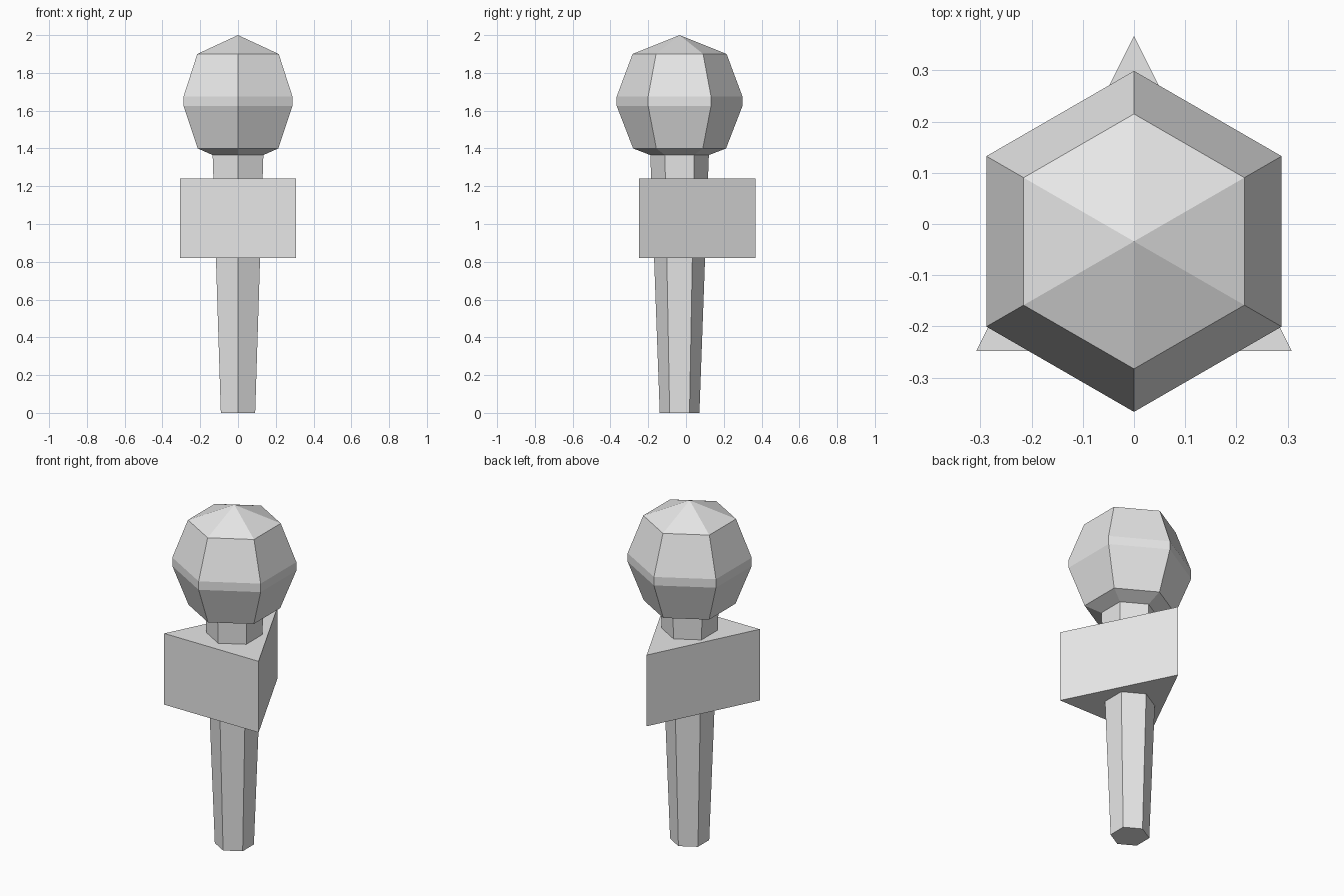
import bpy
import bmesh
from math import cos, sin, pi

cube = bpy.data.objects.get("Cube")
if cube:
    bpy.data.objects.remove(cube, do_unlink=True)

AXIS_Y = -0.034

grey = bpy.data.materials.new("plain grey")
grey.use_nodes = True
colour = (0.8, 0.8, 0.8, 1.0)
grey.diffuse_color = colour
grey.node_tree.nodes["Principled BSDF"].inputs["Base Color"].default_value = colour


def finish(name, bm):
    bmesh.ops.recalc_face_normals(bm, faces=bm.faces)
    mesh = bpy.data.meshes.new(name)
    bm.to_mesh(mesh)
    bm.free()
    mesh.materials.append(grey)
    obj = bpy.data.objects.new(name, mesh)
    bpy.context.collection.objects.link(obj)
    return obj


def loft(name, rings, cap_bottom=True, apex=None):
    """Join hexagonal rings of (radius, height), with corners facing front and back."""
    bm = bmesh.new()
    loops = []
    for radius, z in rings:
        angles = [pi / 2 + i * pi / 3 for i in range(6)]
        loops.append([bm.verts.new((radius * cos(a), AXIS_Y + radius * sin(a), z))
                      for a in angles])
    for low, high in zip(loops, loops[1:]):
        for i in range(6):
            j = (i + 1) % 6
            bm.faces.new((low[i], low[j], high[j], high[i]))
    if cap_bottom:
        bm.faces.new(loops[0][::-1])
    if apex is None:
        bm.faces.new(loops[-1])
    else:
        tip = bm.verts.new((0, AXIS_Y, apex))
        for i in range(6):
            bm.faces.new((loops[-1][i], loops[-1][(i + 1) % 6], tip))
    return finish(name, bm)


# Tapered handle, widening up into the head
loft("handle", [(0.105, 0), (0.155, 1.365)])

# Faceted round head with a narrow middle band and a pointed cap
loft("head", [(0.155, 1.365), (0.246, 1.4), (0.333, 1.625),
              (0.333, 1.675), (0.249, 1.9)], apex=2.0)

# Triangular collar with its point to the back
bm = bmesh.new()
base = bm.faces.new([bm.verts.new((x, y, 0.82)) for x, y in
                     ((-0.308, -0.248), (0.308, -0.248), (0, 0.367))])
top = bmesh.ops.extrude_face_region(bm, geom=[base], use_keep_orig=True)["geom"]
bmesh.ops.translate(bm, vec=(0, 0, 0.42),
                    verts=[v for v in top if isinstance(v, bmesh.types.BMVert)])
finish("triangular_collar", bm)
